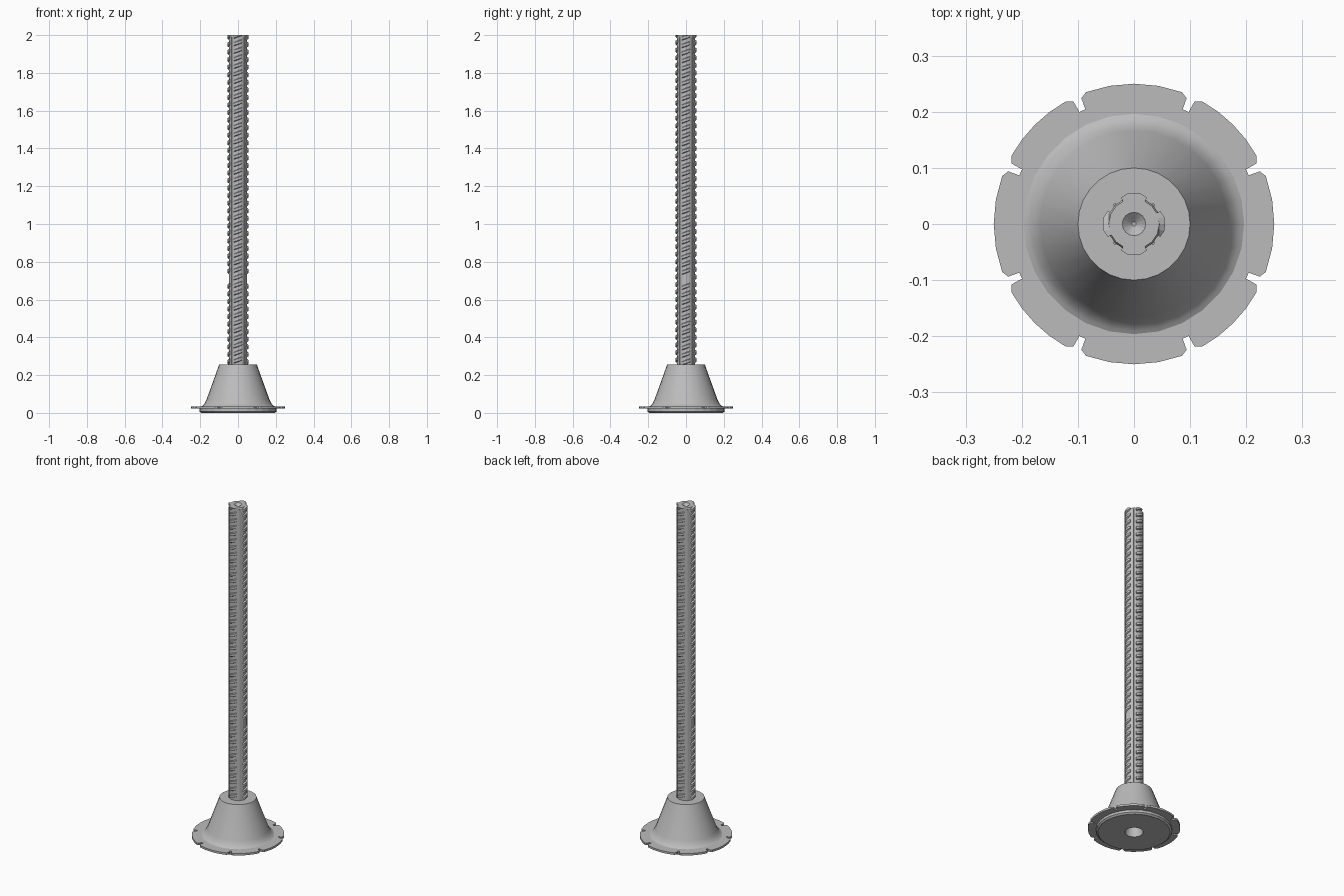
import bpy, bmesh, math
from math import cos, sin, pi, radians

cube = bpy.data.objects.get("Cube")
if cube:
    bpy.data.objects.remove(cube, do_unlink=True)

# One grey metal for everything
metal = bpy.data.materials.new("grey_metal")
metal.use_nodes = True
GREY = (0.5, 0.5, 0.5, 1)
metal.diffuse_color = GREY
metal.node_tree.nodes["Principled BSDF"].inputs["Base Color"].default_value = GREY


def finish(name, bm, smooth=None):
    bmesh.ops.recalc_face_normals(bm, faces=bm.faces)
    mesh = bpy.data.meshes.new(name)
    bm.to_mesh(mesh)
    bm.free()
    mesh.materials.append(metal)
    obj = bpy.data.objects.new(name, mesh)
    bpy.context.collection.objects.link(obj)
    if smooth:
        bpy.ops.object.select_all(action='DESELECT')
        obj.select_set(True)
        bpy.context.view_layer.objects.active = obj
        bpy.ops.object.shade_smooth_by_angle(angle=radians(smooth))
    return obj


def loft(bm, rings, closed=True):
    """Bridge rings of equal length, in order."""
    loops = [[bm.verts.new(p) for p in ring] for ring in rings]
    n = len(loops[0])
    for a, b in zip(loops, loops[1:]):
        for i in range(n):
            j = (i + 1) % n
            bm.faces.new((a[i], a[j], b[j], b[i]))
    return loops


def circle(r, z, n):
    return [(r * cos(2 * pi * i / n), r * sin(2 * pi * i / n), z) for i in range(n)]


# Flared base cone, with a flat top
bm = bmesh.new()
profile = [(0.205, 0.03), (0.19, 0.037), (0.178, 0.048), (0.167, 0.07), (0.1, 0.255), (0.04, 0.255)]
loft(bm, [circle(r, z, 28) for r, z in profile])
finish("base_cone", bm, 35)

# Base flange: a disc with eight V notches in its rim
bm = bmesh.new()
outline = []
for k in range(8):
    mid = 22.5 + 45 * k + (2 if k % 2 == 0 else -2)
    following = 22.5 + 45 * (k + 1) + (2 if k % 2 else -2)
    outline += [(0.243, mid - 1.8), (0.222, mid - 1.5), (0.222, mid + 1.5), (0.243, mid + 1.8)]
    for s in range(5):
        outline.append((0.25, mid + 4.5 + (following - mid - 9) * s / 4))


def rim(z, scale=None):
    return [((scale or r) * cos(radians(a)), (scale or r) * sin(radians(a)), z) for r, a in outline]


loft(bm, [rim(0.022, 0.19), rim(0.022), rim(0.034), rim(0.034, 0.19)])
finish("base_flange", bm)

# Foot plate, with a tapered recess underneath
bm = bmesh.new()
foot = [(0.19, 0.024), (0.205, 0.022), (0.205, 0.008), (0.195, 0), (0.05, 0), (0.038, 0.07)]
loops = loft(bm, [circle(r, z, 28) for r, z in foot])
bm.faces.new(loops[-1])
finish("foot_plate", bm)

# Rod core, with a conical socket in its top
bm = bmesh.new()
core = [(0.048, 0.2), (0.048, 1.994), (0.045, 2), (0.021, 2), (0.004, 1.985)]
loops = loft(bm, [circle(r, z, 16) for r, z in core])
bm.faces.new(loops[-1])
bm.faces.new(loops[0])
finish("rod_core", bm)


# Raised ribs in four columns round the rod, slightly slanted
def add_rib(bm, angle, z, half=26, steps=4, slant=0.008):
    sections = []
    for s in range(steps + 1):
        t = 2 * s / steps - 1
        a = radians(angle + half * t)
        tip = 0.0555 if abs(t) < 0.9 else 0.052
        mid = z + slant * t
        pts = [(0.044, -0.012), (tip, -0.007), (tip, 0.007), (0.044, 0.012)]
        sections.append([(r * cos(a), r * sin(a), min(mid + dz, 2)) for r, dz in pts])
    loops = loft(bm, sections)
    bm.faces.new(loops[0])
    bm.faces.new(loops[-1])


PITCH = 0.04
for side, name in enumerate(("left", "back", "right", "front")):
    bm = bmesh.new()
    for k in range(44):
        z = 0.27 + PITCH * k + (0.01 if side % 2 else 0)
        if side % 2 == 0 and 0.675 < z < 0.715:   # worn gap
            continue
        add_rib(bm, 90 * side, z)
    finish(name + "_ribs", bm)

# Low seam running up the rod between the rib columns
for k in range(4):
    a = radians(45 + 90 * k)
    bm = bmesh.new()
    section = [(0.044, -0.004), (0.051, -0.003), (0.051, 0.003), (0.044, 0.004)]
    loops = loft(bm, [[(r * cos(a) - w * sin(a), r * sin(a) + w * cos(a), z) for r, w in section]
                      for z in (0.25, 1.99)])
    bm.faces.new(loops[0])
    bm.faces.new(loops[1])
    finish("rod_seam_%d" % (k + 1), bm)
